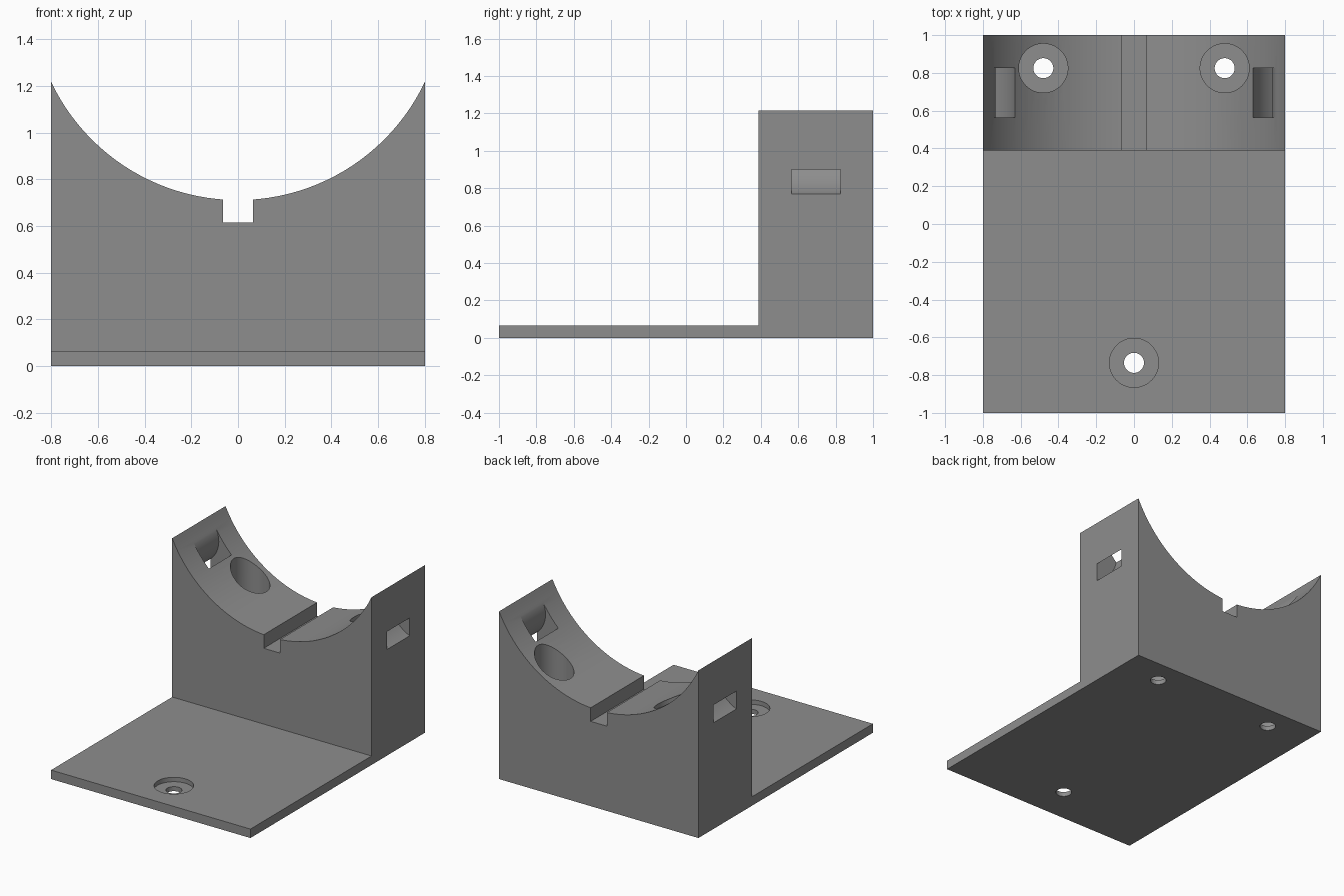
import bpy, bmesh, math
from mathutils import Vector

if "Cube" in bpy.data.objects:
    bpy.data.objects.remove(bpy.data.objects["Cube"])

grey = bpy.data.materials.new("mid_grey")
grey.diffuse_color = (0.27, 0.27, 0.27, 1)
grey.use_nodes = True
grey.node_tree.nodes["Principled BSDF"].inputs["Base Color"].default_value = grey.diffuse_color


def prism(name, points, start, sweep):
    """Closed outline extruded along the sweep vector."""
    bm = bmesh.new()
    face = bm.faces.new([bm.verts.new(Vector(p) + Vector(start)) for p in points])
    ext = bmesh.ops.extrude_face_region(bm, geom=[face])
    verts = [v for v in ext["geom"] if isinstance(v, bmesh.types.BMVert)]
    bmesh.ops.translate(bm, verts=verts, vec=sweep)
    bmesh.ops.recalc_face_normals(bm, faces=bm.faces)
    mesh = bpy.data.meshes.new(name)
    bm.to_mesh(mesh)
    bm.free()
    mesh.materials.append(grey)
    obj = bpy.data.objects.new(name, mesh)
    bpy.context.collection.objects.link(obj)
    return obj


def arc(radius, a0, a1, n):
    return [(radius * math.cos(a0 + (a1 - a0) * i / n),
             radius * math.sin(a0 + (a1 - a0) * i / n)) for i in range(n + 1)]


def circle(radius, n):
    return arc(radius, 0, 2 * math.pi, n)[:-1]


def cut(target, cutter):
    mod = target.modifiers.new("cut", "BOOLEAN")
    mod.operation = "DIFFERENCE"
    mod.solver = "EXACT"
    mod.object = cutter
    bpy.context.view_layer.objects.active = target
    bpy.ops.object.modifier_apply(modifier=mod.name)
    bpy.data.objects.remove(cutter)


# Base plate and upright block as one L-shaped body
side = [(-1, 0), (1, 0), (1, 1.4), (0.388, 1.4), (0.388, 0.065), (-1, 0.065)]
body = prism("cradle_bracket", [(0, y, z) for y, z in side], (-0.8, 0, 0), (1.6, 0, 0))

# Round saddle
cut(body, prism("saddle_cutter", [(x, 0, z) for x, z in circle(0.886, 128)],
                (0, 0.3, 1.597), (0, 0.8, 0)))

# Groove along the bottom of the saddle
groove = [(-0.065, 0.615), (0.065, 0.615), (0.065, 1), (-0.065, 1)]
cut(body, prism("groove_cutter", [(x, 0, z) for x, z in groove], (0, 0.3, 0), (0, 0.8, 0)))

# Curved strap slots from the saddle to the outer sides
ring = arc(0.301, math.pi * 0.85, math.pi * 1.5, 24) + arc(0.19, math.pi * 1.5, math.pi * 0.85, 24)
for s in (-1, 1):
    cut(body, prism("slot_cutter", [(s * (x + 0.922), 0, z) for x, z in ring],
                    (0, 0.565, 1.045), (0, 0.26, 0)))

# Counterbored screw holes
for x, y in ((0, -0.735), (-0.48, 0.825), (0.48, 0.825)):
    for radius, z in ((0.13, 0.033), (0.053, -0.1)):
        cut(body, prism("hole_cutter", [(u, v, 0) for u, v in circle(radius, 48)],
                        (x, y, z), (0, 0, 1.5)))

# Smooth curved walls, keep edges sharp
body.select_set(True)
bpy.context.view_layer.objects.active = body
bpy.ops.object.shade_smooth_by_angle(angle=math.radians(30))
